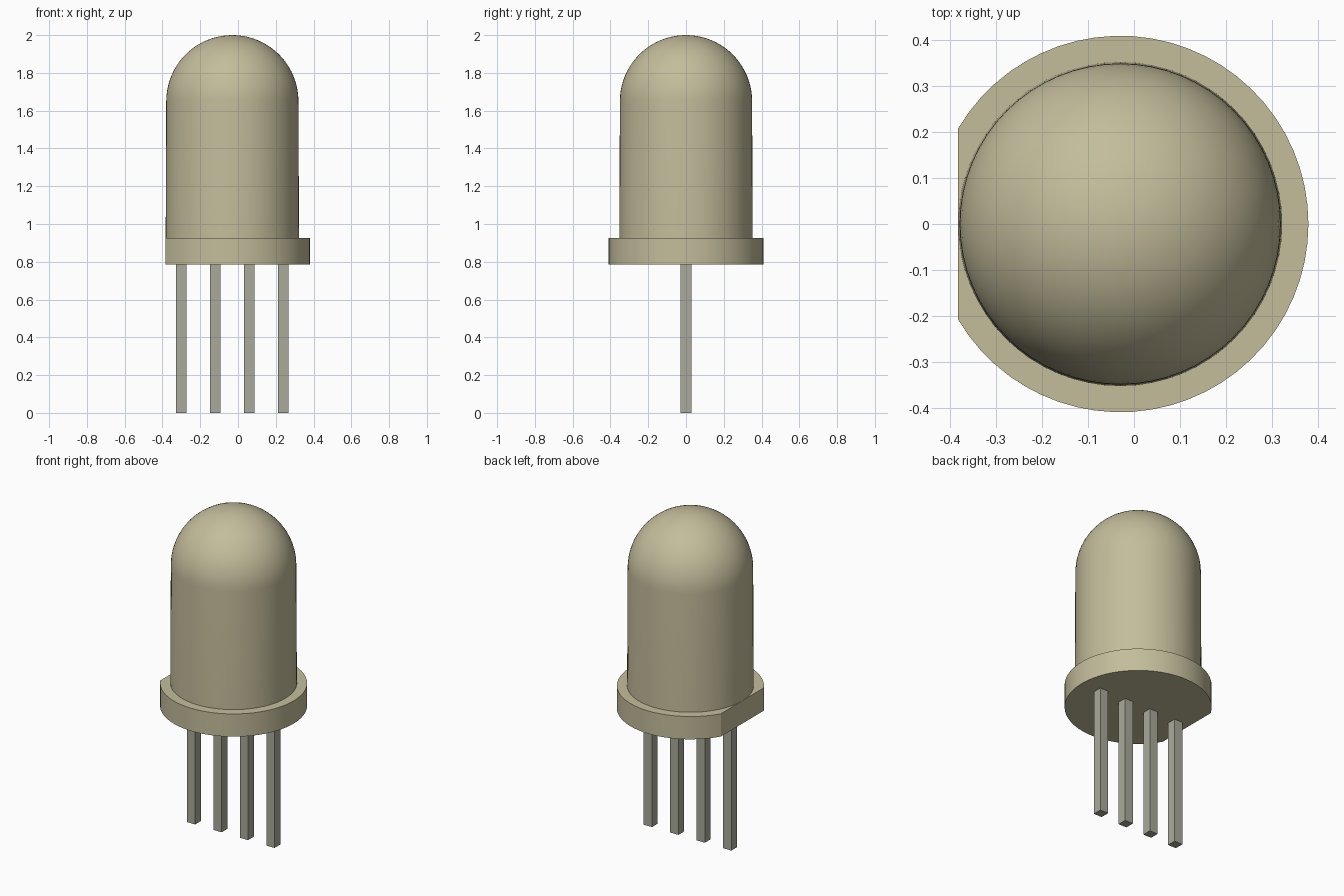
import bpy, bmesh, math

if "Cube" in bpy.data.objects:
    bpy.data.objects.remove(bpy.data.objects["Cube"])

CX = -0.03                       # axis of the round parts
Z0, Z1 = 0.785, 0.925            # flange bottom and top
R_FLANGE, R_BASE, R_DOME = 0.41, 0.353, 0.35
FLAT = 0.353                     # distance from axis to the flat side


def material(name, rgb):
    m = bpy.data.materials.new(name)
    m.diffuse_color = (*rgb, 1)
    m.use_nodes = True
    m.node_tree.nodes["Principled BSDF"].inputs["Base Color"].default_value = m.diffuse_color
    return m


lens_mat = material("pale olive plastic", (0.55, 0.51, 0.33))
metal_mat = material("grey metal", (0.40, 0.40, 0.33))


def finish(bm, name, mat, smooth=None):
    bmesh.ops.recalc_face_normals(bm, faces=bm.faces)
    me = bpy.data.meshes.new(name)
    bm.to_mesh(me)
    bm.free()
    ob = bpy.data.objects.new(name, me)
    bpy.context.collection.objects.link(ob)
    me.materials.append(mat)
    if smooth:
        bpy.ops.object.select_all(action='DESELECT')
        ob.select_set(True)
        bpy.context.view_layer.objects.active = ob
        bpy.ops.object.shade_smooth_by_angle(angle=math.radians(smooth))
    return ob


# Domed lens: slightly tapered wall and hemisphere, spun around the axis
bm = bmesh.new()
zc = 2.0 - R_DOME
profile = [(R_BASE, Z1 - 0.01)]
profile += [(R_DOME * math.cos(a), zc + R_DOME * math.sin(a))
            for a in (math.pi / 2 * i / 20 for i in range(21))]
verts = [bm.verts.new((CX + r, 0, z)) for r, z in profile]
edges = [bm.edges.new(p) for p in zip(verts, verts[1:])]
bmesh.ops.spin(bm, geom=verts + edges, cent=(CX, 0, 0), axis=(0, 0, 1),
               angle=2 * math.pi, steps=64)
bmesh.ops.remove_doubles(bm, verts=bm.verts, dist=1e-4)
finish(bm, "domed_lens", lens_mat, 30)

# Flange: disc with one flat side at -x
bm = bmesh.new()
half = math.pi - math.acos(FLAT / R_FLANGE)
n = 52
ring = [bm.verts.new((CX + R_FLANGE * math.cos(a), R_FLANGE * math.sin(a), Z0))
        for a in (-half + 2 * half * i / n for i in range(n + 1))]
face = bm.faces.new(ring)
ext = bmesh.ops.extrude_face_region(bm, geom=[face])
bmesh.ops.translate(bm, vec=(0, 0, Z1 - Z0),
                    verts=[g for g in ext["geom"] if isinstance(g, bmesh.types.BMVert)])
finish(bm, "flange", lens_mat, 25)

# Four square pins in a row
for i in range(4):
    bm = bmesh.new()
    bmesh.ops.create_cube(bm, size=1)
    bmesh.ops.scale(bm, vec=(0.056, 0.056, Z0 + 0.005), verts=bm.verts)
    bmesh.ops.translate(bm, vec=(CX + (i - 1.5) * 0.18, 0, (Z0 + 0.005) / 2), verts=bm.verts)
    finish(bm, f"pin_{i + 1}", metal_mat)
